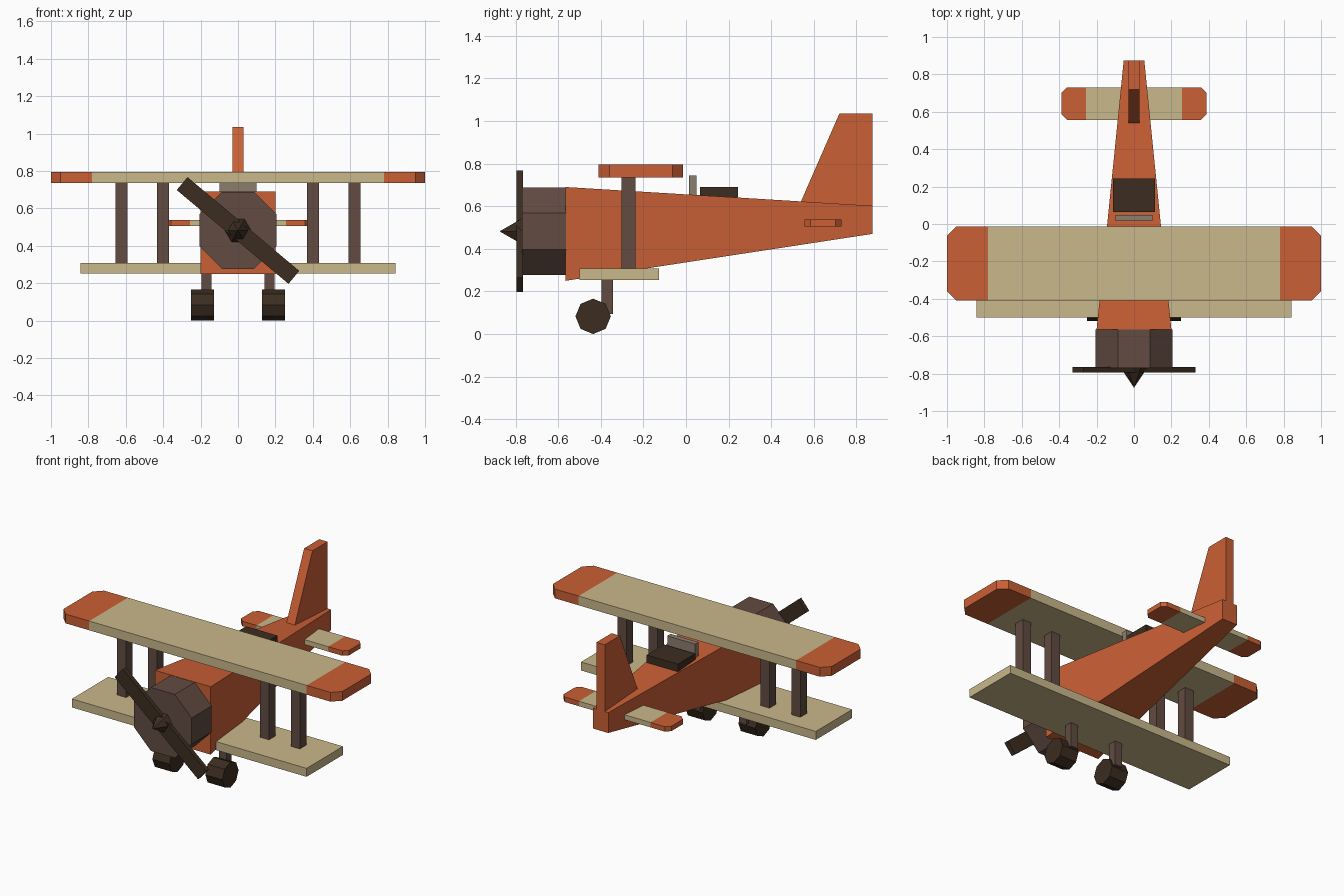
import bpy, bmesh
from math import radians, cos, pi
from mathutils import Matrix, Vector

old = bpy.data.objects.get("Cube")
if old:
    bpy.data.objects.remove(old)


def material(name, rgb):
    m = bpy.data.materials.new(name)
    m.use_nodes = True
    m.diffuse_color = (*rgb, 1)
    m.node_tree.nodes["Principled BSDF"].inputs["Base Color"].default_value = (*rgb, 1)
    return m


ORANGE = material("orange paint", (0.59, 0.115, 0.035))
CREAM = material("cream canvas", (0.59, 0.48, 0.26))
BROWN = material("brown wood", (0.122, 0.07, 0.054))
DARK = material("dark rubber", (0.045, 0.026, 0.015))
GLASS = material("grey windscreen", (0.26, 0.205, 0.156))


def finish(name, bm, *mats):
    bmesh.ops.recalc_face_normals(bm, faces=bm.faces)
    mesh = bpy.data.meshes.new(name)
    bm.to_mesh(mesh)
    bm.free()
    for m in mats:
        mesh.materials.append(m)
    ob = bpy.data.objects.new(name, mesh)
    bpy.context.collection.objects.link(ob)
    return ob


def box(name, x, y, z, mat):
    """Box from (low, high) ranges on each axis."""
    bm = bmesh.new()
    size = [b - a for a, b in (x, y, z)]
    mid = [(a + b) / 2 for a, b in (x, y, z)]
    bmesh.ops.create_cube(bm, size=1, matrix=Matrix.Translation(mid) @ Matrix.Diagonal((*size, 1)))
    return finish(name, bm, mat)


def prism(name, centre, axis, r1, r2, depth, sides, turn, mat):
    """Cylinder or cone whose +z end is turned onto the given axis."""
    bm = bmesh.new()
    rot = Vector(axis).to_track_quat("Z", "Y").to_matrix().to_4x4()
    bmesh.ops.create_cone(bm, cap_ends=True, segments=sides, radius1=r1, radius2=r2, depth=depth,
                          matrix=Matrix.Translation(centre) @ rot @ Matrix.Rotation(turn, 4, "Z"))
    return finish(name, bm, mat)


def extrude_outline(points, offset):
    bm = bmesh.new()
    face = bm.faces.new([bm.verts.new(p) for p in points])
    out = bmesh.ops.extrude_face_region(bm, geom=[face])["geom"]
    bmesh.ops.translate(bm, vec=offset, verts=[v for v in out if isinstance(v, bmesh.types.BMVert)])
    return bm


def tipped_wing(name, half, y0, y1, z0, z1, corner, tip):
    """Wing with clipped corners and painted tips beyond |x| = tip."""
    c = corner
    right = [(half - c, y0), (half, y0 + c), (half, y1 - c), (half - c, y1)]
    outline = right + [(-x, y) for x, y in reversed(right)]
    bm = extrude_outline([(x, y, z0) for x, y in outline], (0, 0, z1 - z0))
    for s in (-1, 1):
        bmesh.ops.bisect_plane(bm, geom=bm.verts[:] + bm.edges[:] + bm.faces[:],
                               plane_co=(s * tip, 0, 0), plane_no=(1, 0, 0))
    for f in bm.faces:
        f.material_index = int(abs(f.calc_center_median().x) > tip)
    return finish(name, bm, CREAM, ORANGE)


# Fuselage: box tapering toward the tail
bm = bmesh.new()
rings = [[bm.verts.new(p) for p in ((-w, y, lo), (w, y, lo), (w, y, hi), (-w, y, hi))]
         for w, y, lo, hi in ((0.2, -0.565, 0.25, 0.69), (0.055, 0.875, 0.47, 0.602))]
for ring in rings:
    bm.faces.new(ring)
for i in range(4):
    j = (i + 1) % 4
    bm.faces.new((rings[0][i], rings[0][j], rings[1][j], rings[1][i]))
finish("fuselage", bm, ORANGE)

# Tail surfaces
fin = [(0.53, 0.60), (0.72, 1.035), (0.875, 1.035), (0.875, 0.58)]
finish("tail_fin", extrude_outline([(-0.03, y, z) for y, z in fin], (0.06, 0, 0)), ORANGE)
tipped_wing("tailplane", 0.387, 0.557, 0.73, 0.505, 0.537, 0.028, 0.257)

# Wings
tipped_wing("upper_wing", 1.0, -0.41, -0.014, 0.735, 0.795, 0.05, 0.78)
box("lower_wing", (-0.842, 0.842), (-0.5, -0.127), (0.253, 0.308), CREAM)

# Engine, propeller and spinner
HUB = 0.482
prism("engine_cowl", (0, -0.667, HUB), (0, -1, 0), 0.206 / cos(pi / 8), 0.206 / cos(pi / 8),
      0.206, 8, pi / 8, BROWN)
bm = bmesh.new()
bmesh.ops.create_cube(bm, size=1, matrix=Matrix.Translation((0, -0.78, HUB))
                      @ Matrix.Rotation(radians(40), 4, "Y") @ Matrix.Diagonal((0.78, 0.03, 0.09, 1)))
finish("propeller", bm, DARK)
prism("spinner", (0, -0.8225, HUB), (0, -1, 0), 0.07, 0, 0.105, 6, pi / 2, DARK)

# Cockpit
box("windscreen", (-0.1, 0.1), (0.015, 0.049), (0.63, 0.743), GLASS)
box("cockpit", (-0.112, 0.112), (0.065, 0.243), (0.61, 0.69), DARK)

# Struts and landing gear on both sides
for side, s in (("left", 1), ("right", -1)):
    for part, x in (("inner", 0.402), ("outer", 0.623)):
        box(f"{side}_{part}_strut", (s * x - 0.032, s * x + 0.032), (-0.302, -0.236), (0.29, 0.75), BROWN)
    box(f"{side}_gear_leg", (s * 0.168 - 0.027, s * 0.168 + 0.027), (-0.396, -0.343), (0.095, 0.27), BROWN)
    prism(f"{side}_wheel", (s * 0.19, -0.436, 0.083), (1, 0, 0), 0.083, 0.083, 0.122, 8, 0, DARK)
